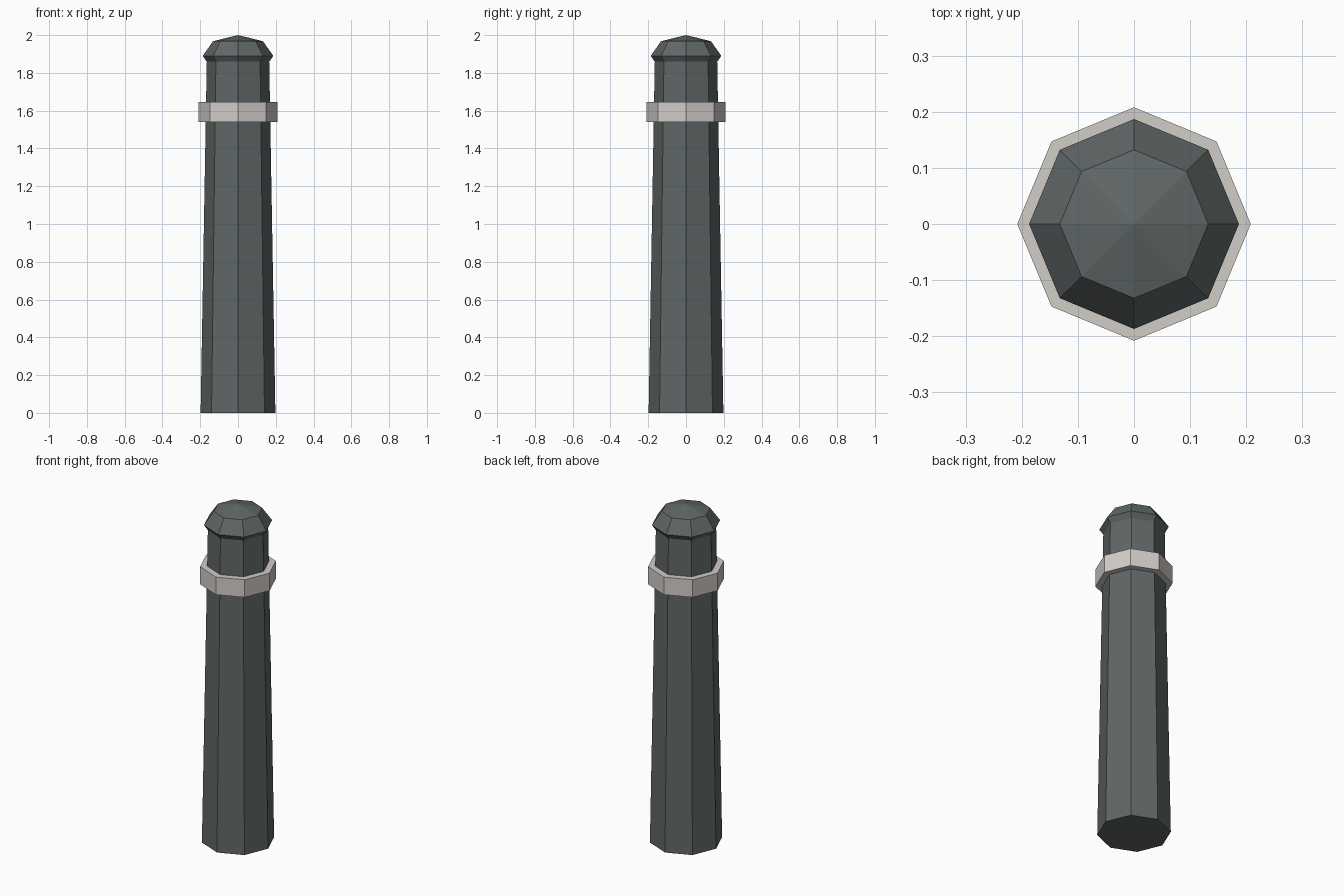
import bpy

if "Cube" in bpy.data.objects:
    bpy.data.objects.remove(bpy.data.objects["Cube"])

SIDES = 8


def material(name, color):
    m = bpy.data.materials.new(name)
    m.diffuse_color = (*color, 1.0)
    m.use_nodes = True
    m.node_tree.nodes["Principled BSDF"].inputs["Base Color"].default_value = m.diffuse_color
    return m


def finish(name, mat):
    ob = bpy.context.object
    ob.name = name
    ob.data.materials.append(mat)
    return ob


def tapered(name, r_bottom, r_top, z0, z1, mat):
    bpy.ops.mesh.primitive_cone_add(vertices=SIDES, radius1=r_bottom, radius2=r_top,
                                    depth=z1 - z0, location=(0, 0, (z0 + z1) / 2))
    return finish(name, mat)


slate = material("dark slate", (0.115, 0.135, 0.132))
pale = material("pale grey", (0.64, 0.61, 0.58))

# Tapered octagonal post
tapered("post", 0.198, 0.165, 0.0, 1.88, slate)

# Band around the upper post
tapered("band", 0.208, 0.208, 1.54, 1.645, pale)

# Flattened faceted dome overhanging the post top
bpy.ops.mesh.primitive_uv_sphere_add(segments=SIDES, ring_count=4, radius=1.0,
                                     location=(0, 0, 1.89))
cap = finish("cap", slate)
cap.scale = (0.187, 0.187, 0.11)
